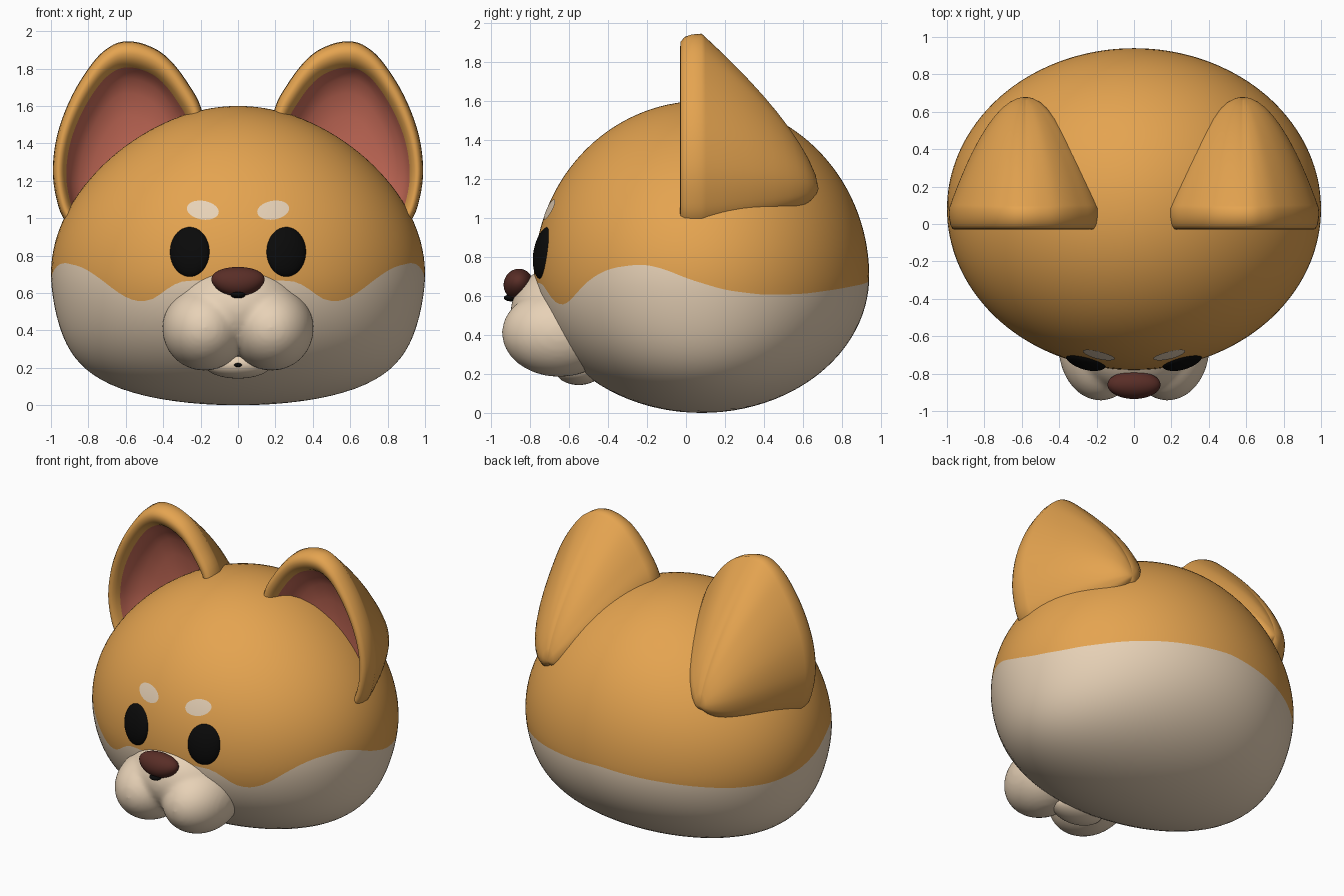
import bpy, bmesh, math
from mathutils import Matrix, Vector

if "Cube" in bpy.data.objects:
    bpy.data.objects.remove(bpy.data.objects["Cube"])


def material(name, rgb):
    m = bpy.data.materials.new(name)
    m.diffuse_color = (*rgb, 1)
    m.use_nodes = True
    m.node_tree.nodes["Principled BSDF"].inputs["Base Color"].default_value = m.diffuse_color
    return m


ORANGE = material("orange fur", (0.78, 0.37, 0.08))
CREAM = material("cream fur", (0.80, 0.64, 0.47))
PINK = material("inner ear pink", (0.58, 0.15, 0.10))
BROWN = material("nose brown", (0.10, 0.027, 0.02))
BLACK = material("black", (0.003, 0.003, 0.003))


def finish(name, bm, mats, mirror=False, face_front=False):
    if face_front:
        if sum(f.normal.y for f in bm.faces) > 0:
            bmesh.ops.reverse_faces(bm, faces=bm.faces[:])
    else:
        bmesh.ops.recalc_face_normals(bm, faces=bm.faces[:])
    for f in bm.faces:
        f.smooth = True
    me = bpy.data.meshes.new(name)
    bm.to_mesh(me)
    bm.free()
    for m in mats:
        me.materials.append(m)
    ob = bpy.data.objects.new(name, me)
    bpy.context.collection.objects.link(ob)
    if mirror:
        ob.modifiers.new("mirror", 'MIRROR').use_mirror_merge = False
    return ob


def loft(bm, rings, mat_of=lambda i: 0):
    """Bridge closed rings of points; a ring of one point is a pole."""
    vs = [[bm.verts.new(p) for p in r] for r in rings]
    for i, (a, b) in enumerate(zip(vs, vs[1:])):
        n = max(len(a), len(b))
        for k in range(n):
            j = (k + 1) % n
            if len(a) == 1:
                q = (a[0], b[k], b[j])
            elif len(b) == 1:
                q = (a[k], b[0], a[j])
            else:
                q = (a[k], b[k], b[j], a[j])
            bm.faces.new(q).material_index = mat_of(i)
    bm.normal_update()


def ellipsoid(bm, c, r, tilt=0):
    mat = Matrix.Translation(c) @ Matrix.Rotation(tilt, 4, 'X') @ Matrix.Diagonal((*r, 1))
    return bmesh.ops.create_uvsphere(bm, u_segments=40, v_segments=24, radius=1, matrix=mat)['verts']


# Head surface: an egg, flatter and squarer at the bottom
MID, UP, DOWN, YC, YR = 0.70, 0.90, 0.70, 0.08, 0.86


def half_width(t):
    return 1 - 0.12 * t * t if t > 0 else 1 + 0.4 * (-t) ** 2.5


def head_y(x, z):
    t = (z - MID) / (UP if z > MID else DOWN)
    return YC - YR * math.sqrt(max(0, 1 - t * t - (x / half_width(t)) ** 2))


# Height of the fur colour border, by angle from the front
BORDER = [(0, .68), (.35, .66), (.42, .59), (.53, .55), (.60, .555), (.70, .60), (.83, .68),
          (.98, .74), (1.21, .765), (1.36, .735), (1.48, .69), (1.71, .63),
          (1.95, .605), (2.22, .61), (2.7, .65), (3.15, .68)]


def border_raw(a):
    a = min(abs(a), math.pi)
    for (a0, z0), (a1, z1) in zip(BORDER, BORDER[1:]):
        if a <= a1:
            return z0 + (z1 - z0) * (a - a0) / (a1 - a0)


def border_phi(a):
    z = sum(border_raw(a + d) for d in (-.05, 0, .05)) / 3
    return math.asin((z - MID) / (UP if z > MID else DOWN))


# Head: rows of the grid follow the colour border
LOW, HIGH, SEG = 24, 32, 144
rings = [[(0, YC, 0)]]
for i in range(1, LOW + HIGH):
    ring = []
    for k in range(SEG):
        a = -math.pi + 2 * math.pi * k / SEG
        pb = border_phi(a)
        if i <= LOW:
            phi = -math.pi / 2 + (pb + math.pi / 2) * i / LOW
        else:
            phi = pb + (math.pi / 2 - pb) * (i - LOW) / HIGH
        t, c = math.sin(phi), math.cos(phi)
        ring.append((c * math.sin(a) * half_width(t), YC - YR * c * math.cos(a),
                     MID + t * (UP if t > 0 else DOWN)))
    rings.append(ring)
rings.append([(0, YC, MID + UP)])
bm = bmesh.new()
loft(bm, rings, lambda i: 0 if i < LOW else 1)
finish("head", bm, [CREAM, ORANGE])


# Ears: hollow cones behind a rounded rim
EAR = [(.19, 1.56), (.28, 1.74), (.39, 1.87), (.50, 1.93), (.60, 1.945), (.68, 1.92), (.77, 1.84),
       (.88, 1.67), (.96, 1.47), (.99, 1.27), (.97, 1.10), (.92, .98), (.80, .87),
       (.55, .85), (.32, 1.0), (.2, 1.3)]


def smooth_loop(pts, n=6):
    out, m = [], len(pts)
    for i in range(m):
        p0, p1, p2, p3 = (Vector(pts[(i + d) % m]) for d in (-1, 0, 1, 2))
        for k in range(n):
            t = k / n
            out.append(0.5 * (2 * p1 + (p2 - p0) * t + (2 * p0 - 5 * p1 + 4 * p2 - p3) * t * t
                              + (3 * p1 - p0 - 3 * p2 + p3) * t ** 3))
    return out


outline = smooth_loop(EAR)
EC = Vector((.58, 1.15))


def ear_ring(r, y=None):
    ring = []
    for p in outline:
        d = p - EC
        q = EC + d * r
        power = 1.45 + 0.5 * abs(d.x) / d.length
        ring.append((q.x, .08 + .6 * (1 - r ** power) if y is None else y, q.y))
    return ring


front = [(.3, .21), (.5, .19), (.65, .155), (.75, .11), (.80, .065), (.825, .03), (.85, .0),
         (.88, -.02), (.915, -.03), (.95, -.027), (.98, -.005), (.995, .03)]
rings = [[(EC.x, .22, EC.y)]] + [ear_ring(r, y) for r, y in front]
rings += [ear_ring(r) for r in (1, .98, .95, .9, .84, .77, .7, .6, .5, .4, .3, .2, .1)]
rings.append([(EC.x, .68, EC.y)])
bm = bmesh.new()
loft(bm, rings, lambda i: 1 if i < 6 else 0)
finish("ears", bm, [ORANGE, PINK], mirror=True)


# Eyes and brows: ovals wrapped onto the face
def face_oval(name, cx, cz, rx, rz, turn, mat, height):
    rings = [[(cx, head_y(cx, cz) - height(0), cz)]]
    for r in (.2, .4, .6, .75, .87, .95, 1):
        ring = []
        for k in range(48):
            a = 2 * math.pi * k / 48
            u, w = rx * r * math.cos(a), rz * r * math.sin(a)
            x = cx + u * math.cos(turn) - w * math.sin(turn)
            z = cz + u * math.sin(turn) + w * math.cos(turn)
            ring.append((x, head_y(x, z) - height(r), z))
        rings.append(ring)
    bm = bmesh.new()
    loft(bm, rings)
    finish(name, bm, [mat], mirror=True, face_front=True)


face_oval("eyes", .258, .82, .107, .135, 0, BLACK, lambda r: -.005 + .04 * math.sqrt(1 - r * r))
face_oval("brows", .188, 1.043, .086, .05, .17, CREAM, lambda r: .006)

# Muzzle: two cheeks and a bridge melted together
bm = bmesh.new()
for s in (-1, 1):
    ellipsoid(bm, (s * .18, -.65, .41), (.225, .295, .225))
ellipsoid(bm, (0, -.58, .52), (.345, .32, .25))
muzzle = finish("muzzle", bm, [CREAM])
rm = muzzle.modifiers.new("melt", 'REMESH')
rm.mode, rm.voxel_size, rm.use_smooth_shade = 'VOXEL', 0.016, True
sm = muzzle.modifiers.new("soften", 'SMOOTH')
sm.factor, sm.iterations = 0.5, 10

# Chin
bm = bmesh.new()
ellipsoid(bm, (0, -.55, .22), (.18, .12, .077))
finish("chin", bm, [CREAM])

# Mouth opening and shadow gap under the nose
bm = bmesh.new()
ellipsoid(bm, (0, -.64, .215), (.03, .04, .015))
ellipsoid(bm, (0, -.895, .59), (.04, .04, .018))
finish("mouth", bm, [BLACK])

# Nose: oval, narrower towards the bottom
bm = bmesh.new()
for v in ellipsoid(bm, (0, -.86, .66), (.14, .075, .08), -.35):
    v.co.x *= 1 + 2.2 * (v.co.z - .66)
finish("nose", bm, [BROWN])
